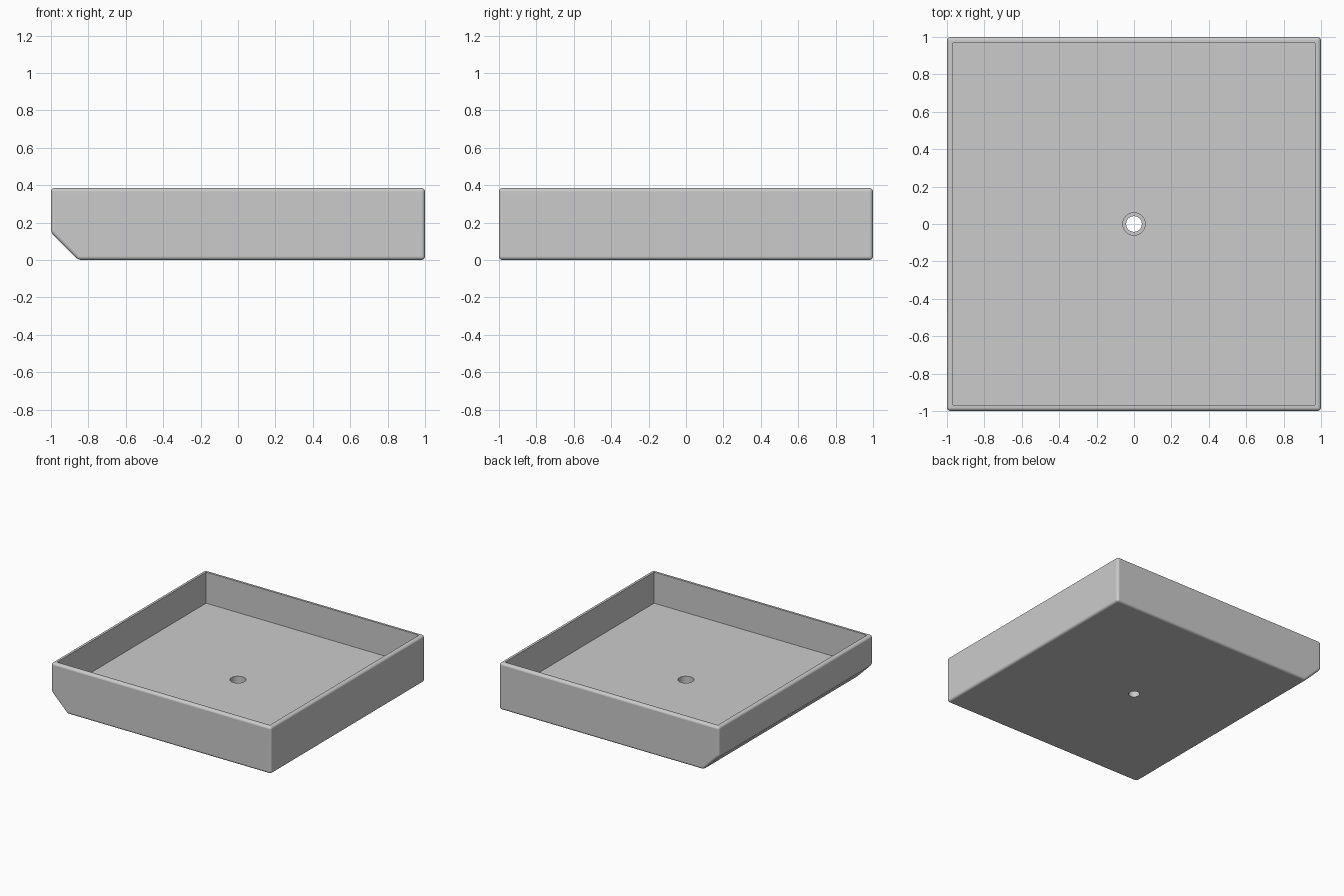
import bpy
import bmesh
from math import radians

HEIGHT = 0.385
CHAMFER = 0.145
WALL = 0.033
FLOOR = 0.13
FILLET = 0.02

cube = bpy.data.objects.get("Cube")
if cube:
    bpy.data.objects.remove(cube, do_unlink=True)

grey = bpy.data.materials.new("plain grey")
grey.use_nodes = True
colour = (0.6, 0.6, 0.6, 1)
grey.diffuse_color = colour
grey.node_tree.nodes["Principled BSDF"].inputs["Base Color"].default_value = colour


def make_object(name, bm):
    bmesh.ops.recalc_face_normals(bm, faces=bm.faces)
    mesh = bpy.data.meshes.new(name)
    bm.to_mesh(mesh)
    bm.free()
    mesh.materials.append(grey)
    obj = bpy.data.objects.new(name, mesh)
    bpy.context.collection.objects.link(obj)
    return obj


def prism(name, profile, half_depth):
    """Extrude an x-z profile along y."""
    bm = bmesh.new()
    face = bm.faces.new([bm.verts.new((x, -half_depth, z)) for x, z in profile])
    ext = bmesh.ops.extrude_face_region(bm, geom=[face])
    verts = [v for v in ext["geom"] if isinstance(v, bmesh.types.BMVert)]
    bmesh.ops.translate(bm, verts=verts, vec=(0, 2 * half_depth, 0))
    return make_object(name, bm)


def cylinder(name, radius, bottom, top):
    bm = bmesh.new()
    bmesh.ops.create_cone(bm, cap_ends=True, segments=48, radius1=radius,
                          radius2=radius, depth=top - bottom)
    bmesh.ops.translate(bm, verts=bm.verts, vec=(0, 0, (top + bottom) / 2))
    return make_object(name, bm)


def apply(obj, kind, **settings):
    mod = obj.modifiers.new(kind.title(), kind)
    for key, value in settings.items():
        setattr(mod, key, value)
    bpy.ops.object.modifier_apply(modifier=mod.name)


# Outer body with a sloped lower edge on its right side
tray = prism("tray", [(-1, HEIGHT), (-1, CHAMFER), (CHAMFER - 1, 0),
                      (1, 0), (1, HEIGHT)], 1)
bpy.ops.object.select_all(action="DESELECT")
tray.select_set(True)
bpy.context.view_layer.objects.active = tray
apply(tray, "BEVEL", width=FILLET, segments=6, limit_method="ANGLE",
      angle_limit=radians(30))

# Square cavity, stepped drain hole
inner = 1 - WALL
cutters = [
    prism("cavity_cutter", [(-inner, FLOOR), (inner, FLOOR),
                            (inner, 1), (-inner, 1)], inner),
    cylinder("counterbore_cutter", 0.06, 0.055, 0.3),
    cylinder("drain_cutter", 0.042, -0.1, 0.2),
]
for cutter in cutters:
    apply(tray, "BOOLEAN", object=cutter, operation="DIFFERENCE", solver="EXACT")
    bpy.data.objects.remove(cutter, do_unlink=True)

# Soft outer edges, crisp inner edges, flat walls
bpy.ops.object.shade_smooth_by_angle(angle=radians(30))
tray.modifiers.new("Flat Walls", "WEIGHTED_NORMAL").keep_sharp = True
